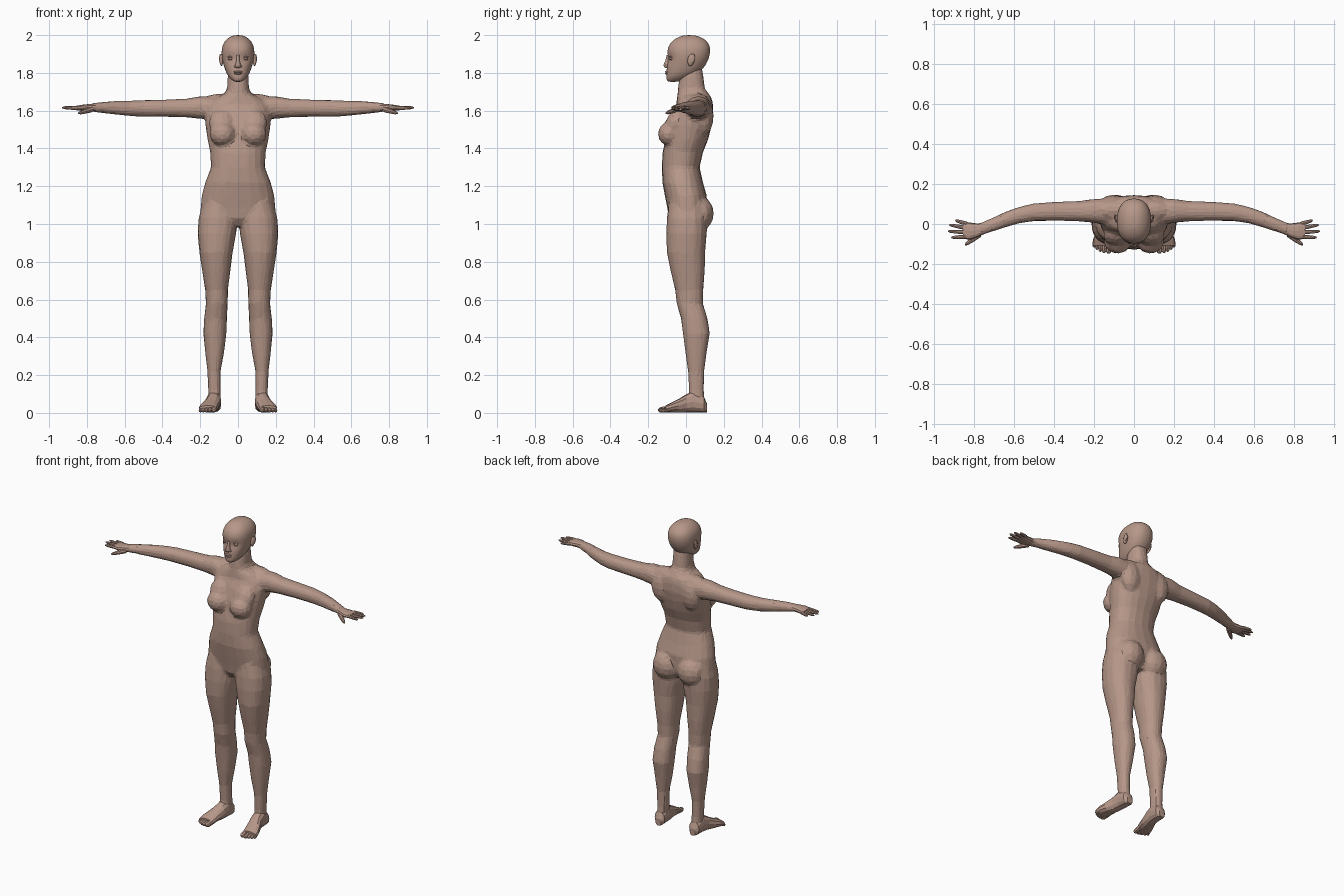
import bpy, bmesh, math
from mathutils import Vector, Matrix

skin = bpy.data.materials.new("skin")
skin.diffuse_color = (0.47, 0.31, 0.25, 1)


def soft(v, p=0.88):
    return math.copysign(abs(v) ** p, v)


def loft(bm, rings, n=16):
    """Skin a list of (centre, half axis u, half axis v) rings and cap the ends."""
    loops = []
    for c, u, v in rings:
        c, u, v = Vector(c), Vector(u), Vector(v)
        loops.append([bm.verts.new(c + u * soft(math.cos(2 * math.pi * i / n))
                                   + v * soft(math.sin(2 * math.pi * i / n))) for i in range(n)])
    for a, b in zip(loops, loops[1:]):
        for i in range(n):
            j = (i + 1) % n
            bm.faces.new((a[i], a[j], b[j], b[i]))
    bm.faces.new(loops[0][::-1])
    bm.faces.new(loops[-1])


def level(z, x0, x1, y0, y1):
    """Horizontal ring from its extents."""
    return ((x0 + x1) / 2, (y0 + y1) / 2, z), ((x1 - x0) / 2, 0, 0), (0, (y1 - y0) / 2, 0)


def ball(bm, c, r, tilt=0.0, u=12, v=8):
    m = Matrix.Translation(c) @ Matrix.Rotation(tilt, 4, 'X') @ Matrix.Diagonal((*r, 1))
    bmesh.ops.create_uvsphere(bm, u_segments=u, v_segments=v, radius=1, matrix=m)


def digit(bm, a, b, r0, r1, n=8):
    """Tapered finger or toe with a rounded tip."""
    a, b = Vector(a), Vector(b)
    d = (b - a).normalized()
    u = d.cross(Vector((0, 0, 1))).normalized()
    w = u.cross(d)
    steps = ((0, r0), (0.5, (r0 + r1) / 2 * 1.05), (0.85, r1), (1, r1 * 0.45))
    loft(bm, [(a.lerp(b, t), u * r, w * r) for t, r in steps], n)


def finish(name, bm, mirror=False):
    bmesh.ops.recalc_face_normals(bm, faces=bm.faces)
    me = bpy.data.meshes.new(name)
    bm.to_mesh(me)
    bm.free()
    ob = bpy.data.objects.new(name, me)
    bpy.context.collection.objects.link(ob)
    me.materials.append(skin)
    if mirror:
        m = ob.modifiers.new("mirror", 'MIRROR')
        m.use_mirror_merge = False
    return ob


def smooth(ob, angle=40):
    bpy.ops.object.select_all(action='DESELECT')
    bpy.context.view_layer.objects.active = ob
    ob.select_set(True)
    bpy.ops.object.shade_smooth_by_angle(angle=math.radians(angle))


# Body: torso, neck, arms and legs fused into one faceted skin
bm = bmesh.new()
torso = [(0.99, .10, -.06, .08), (1.03, .18, -.09, .10), (1.08, .20, -.098, .11),
         (1.15, .193, -.112, .11), (1.22, .174, -.125, .09), (1.30, .143, -.128, .072),
         (1.38, .148, -.124, .09), (1.45, .162, -.108, .118), (1.52, .172, -.095, .136),
         (1.58, .176, -.075, .145), (1.63, .165, -.052, .143), (1.665, .125, -.048, .137),
         (1.69, .07, -.045, .12), (1.72, .058, -.042, .10), (1.78, .056, -.035, .092),
         (1.83, .05, -.0, .085)]
loft(bm, [level(z, -w, w, f, b) for z, w, f, b in torso], 20)

leg = [(1.12, .02, .185, -.09, .10), (1.03, .005, .209, -.102, .112), (.95, .009, .214, -.105, .11),
       (.85, .028, .205, -.102, .102), (.75, .04, .19, -.082, .10), (.65, .053, .174, -.058, .092),
       (.58, .054, .17, -.05, .09), (.50, .058, .18, -.027, .114), (.42, .061, .184, -.017, .127),
       (.32, .073, .174, -.004, .11), (.22, .092, .162, .01, .097), (.12, .092, .158, .015, .095),
       (.06, .092, .158, .01, .10), (.02, .096, .154, .02, .104)]
arm = [(.12, .06, .07, 1.61, .06), (.20, .066, .06, 1.617, .06), (.27, .064, .052, 1.614, .05),
       (.38, .064, .048, 1.613, .046), (.50, .059, .045, 1.612, .044), (.57, .046, .042, 1.612, .041),
       (.65, .02, .039, 1.615, .036), (.72, -.008, .034, 1.617, .029), (.78, -.03, .032, 1.616, .023)]
for s in (1, -1):
    loft(bm, [level(z, s * a, s * b, f, k) for z, a, b, f, k in leg])
    loft(bm, [((s * x, y, z), (0, ry, 0), (0, 0, rz)) for x, y, ry, z, rz in arm])
    ball(bm, (s * .082, -.088, 1.477), (.070, .062, .064))        # chest
    ball(bm, (s * .085, -.060, 1.535), (.070, .048, .075), -.35)
    ball(bm, (s * .088, .075, 1.055), (.088, .073, .090))         # seat
    ball(bm, (s * .105, .095, 1.57), (.070, .052, .10))           # shoulder blade
    ball(bm, (s * .075, .07, 1.66), (.11, .05, .030))             # neck slope
body = finish("body", bm)
m = body.modifiers.new("fuse", 'REMESH')
m.mode, m.voxel_size = 'VOXEL', 0.010
m = body.modifiers.new("relax", 'SMOOTH')
m.factor, m.iterations = 0.5, 6
m = body.modifiers.new("facets", 'DECIMATE')
m.ratio, m.use_symmetry, m.symmetry_axis = 0.07, True, 'X'

# Head
bm = bmesh.new()
head = [(1.752, .016, -.092, -.05), (1.762, .034, -.104, -.01), (1.785, .055, -.105, .04),
        (1.81, .067, -.104, .08), (1.84, .077, -.102, .105), (1.875, .086, -.097, .122),
        (1.91, .089, -.102, .13), (1.945, .084, -.094, .128), (1.972, .068, -.072, .108),
        (1.99, .045, -.042, .08), (2.0, .02, -.01, .045)]
loft(bm, [level(z, -w, w, f, b) for z, w, f, b in head], 20)
# Sink the eye sockets
for v in bm.verts:
    if v.co.y < -.05 and 1.86 < v.co.z < 1.89 and .015 < abs(v.co.x) < .07:
        v.co.y += .010
ob = finish("head", bm)
ob.modifiers.new("round", 'SUBSURF').levels = 2
ob.modifiers["round"].render_levels = 2
smooth(ob, 60)

# Nose: bridge widening down to the tip
bm = bmesh.new()
loft(bm, [level(1.895, -.007, .007, -.102, -.085), level(1.865, -.009, .009, -.110, -.085),
          level(1.842, -.014, .014, -.120, -.085), level(1.832, -.017, .017, -.117, -.085),
          level(1.826, -.010, .010, -.108, -.085)], 10)
for s in (1, -1):
    ball(bm, (s * .013, -.102, 1.835), (.008, .010, .007))
smooth(finish("nose", bm), 60)

# Lips
bm = bmesh.new()
ball(bm, (0, -.101, 1.806), (.024, .010, .005))
ball(bm, (0, -.100, 1.797), (.021, .011, .006))
smooth(finish("lips", bm), 60)

# Eyes with lids
bm = bmesh.new()
ball(bm, (.038, -.077, 1.878), (.014, .011, .009))
ball(bm, (.038, -.077, 1.885), (.017, .012, .004))
ball(bm, (.038, -.076, 1.870), (.015, .011, .003))
smooth(finish("eyes", bm, True), 60)

# Ears: shell with a rim
bm = bmesh.new()
ball(bm, (.088, .026, 1.868), (.010, .018, .032), -.15)
ball(bm, (.094, .034, 1.875), (.006, .014, .026), -.15)
smooth(finish("ears", bm, True), 60)

# Hands: palm, four fingers and thumb
bm = bmesh.new()
palm = [(.74, -.017, .029, 1.616, .024), (.78, -.031, .033, 1.616, .020),
        (.82, -.036, .043, 1.615, .017), (.855, -.031, .043, 1.614, .012)]
loft(bm, [((x, y, z), (0, ry, 0), (0, 0, rz)) for x, y, ry, z, rz in palm], 12)
for y0, x1, y1, z1 in ((.002, .895, .018, 1.612), (-.020, .925, -.004, 1.615),
                       (-.042, .932, -.036, 1.616), (-.063, .915, -.068, 1.613)):
    digit(bm, (.84, y0, 1.615), (x1, y1, z1), .0105, .0075)
digit(bm, (.775, -.052, 1.607), (.845, -.105, 1.586), .015, .009)
finish("hands", bm, True)

# Feet: heel to ball of the foot, then five toes
bm = bmesh.new()
foot = [(.110, .124, .020, .048), (.094, .125, .036, .085), (.04, .127, .038, .115),
        (.00, .132, .040, .095), (-.04, .144, .046, .070), (-.08, .155, .051, .050),
        (-.108, .159, .049, .036)]
loft(bm, [((x, y, h / 2 + .003), (w, 0, 0), (0, 0, h / 2)) for y, x, w, h in foot], 12)
for x0, x1, y1, r in ((.125, .128, -.147, .014), (.146, .150, -.145, .011), (.163, .169, -.138, .010),
                      (.178, .186, -.128, .0095), (.191, .201, -.116, .009)):
    digit(bm, (x0, -.085, .022), (x1, y1, r), r * 1.15, r)
for v in bm.verts:
    v.co.z = max(v.co.z, 0)
finish("feet", bm, True)
